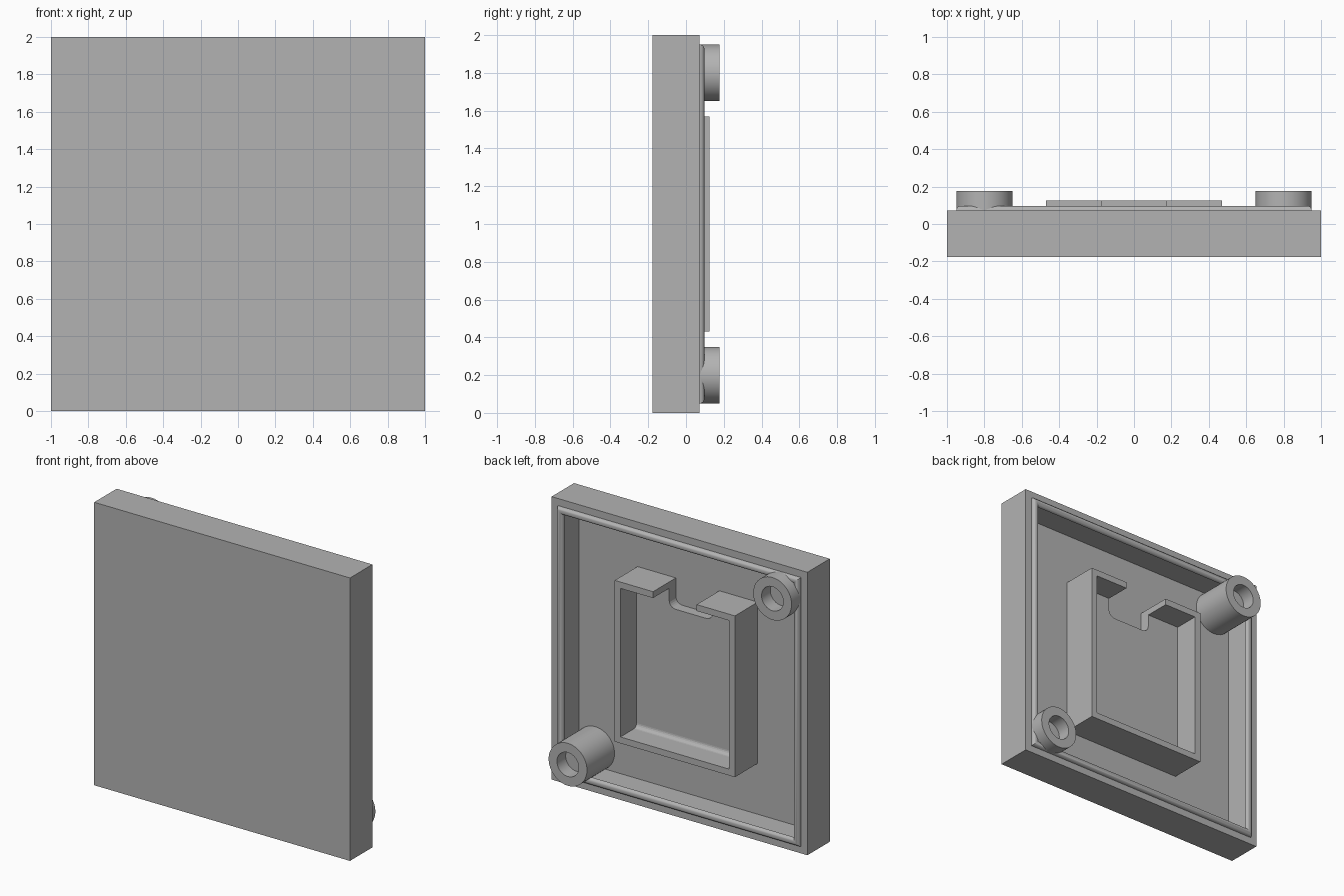
import bpy
import bmesh
import math
from mathutils import Vector

cube = bpy.data.objects.get("Cube")
if cube:
    bpy.data.objects.remove(cube, do_unlink=True)

# Single flat colour
grey = bpy.data.materials.new("matte_grey")
grey.use_nodes = True
colour = (0.45, 0.45, 0.45, 1)
grey.diffuse_color = colour
grey.node_tree.nodes["Principled BSDF"].inputs["Base Color"].default_value = colour

FRONT, FLOOR, RIM, BACK = -0.1775, -0.13, 0.0725, 0.1775
SUNK = FLOOR - 0.01


def finish(name, bm, smooth=False):
    bmesh.ops.recalc_face_normals(bm, faces=bm.faces)
    mesh = bpy.data.meshes.new(name)
    bm.to_mesh(mesh)
    bm.free()
    obj = bpy.data.objects.new(name, mesh)
    bpy.context.collection.objects.link(obj)
    mesh.materials.append(grey)
    if smooth:
        bpy.ops.object.select_all(action="DESELECT")
        obj.select_set(True)
        bpy.context.view_layer.objects.active = obj
        bpy.ops.object.shade_smooth_by_angle(angle=math.radians(35))
    return obj


def box(half_x, y0, y1, z0, z1):
    bm = bmesh.new()
    bmesh.ops.create_cube(bm, size=1)
    for v in bm.verts:
        v.co = Vector((v.co.x * 2 * half_x,
                       y0 + (v.co.y + 0.5) * (y1 - y0),
                       z0 + (v.co.z + 0.5) * (z1 - z0)))
    return bm


def edges_where(bm, test):
    return [e for e in bm.edges if all(test(v.co) for v in e.verts)]


def cut(target, cutter):
    cutter.hide_render = True
    cutter.hide_viewport = True
    mod = target.modifiers.new(cutter.name, "BOOLEAN")
    mod.operation = "DIFFERENCE"
    mod.solver = "EXACT"
    mod.object = cutter


# Square tray, open at the back
bm = box(1, FRONT, RIM, 0, 2)
bm.normal_update()
back = max(bm.faces, key=lambda f: f.calc_center_median().y)
bmesh.ops.inset_region(bm, faces=[back], thickness=0.1)
floor = bmesh.ops.extrude_discrete_faces(bm, faces=[back])["faces"][0]
for v in floor.verts:
    v.co.y = FLOOR
finish("tray", bm)

# Half-round sealing bead running around the rim
bm = bmesh.new()
rings = []
for i in range(11):
    a = math.pi * i / 10
    h = 0.925 + 0.025 * math.cos(a)
    y = RIM + 0.025 * math.sin(a)
    rings.append([bm.verts.new((sx * h, y, 1 + sz * h))
                  for sx, sz in ((-1, -1), (1, -1), (1, 1), (-1, 1))])
for r, s in zip(rings, rings[1:]):
    for k in range(4):
        n = (k + 1) % 4
        bm.faces.new((r[k], r[n], s[n], s[k]))
finish("rim_bead", bm, smooth=True)

# Inner holder with a raised floor
holder = finish("holder_frame", box(0.47, SUNK, 0.125, 0.43, 1.57))

# Pocket with a rounded lower edge
bm = box(0.425, -0.055, 0.3, 0.475, 1.525)
bmesh.ops.bevel(bm, geom=edges_where(bm, lambda c: c.y < 0 and c.z < 1),
                offset=0.03, segments=5, profile=0.5, affect="EDGES")
cut(holder, finish("pocket_cutter", bm))

# Cable notch through the top wall and raised floor, with rounded corners
bm = box(0.17, -0.3, 0.3, 1.39, 1.8)
lower = [e for e in edges_where(bm, lambda c: c.z < 1.5)
         if abs(e.verts[0].co.y - e.verts[1].co.y) > 0.1]
bmesh.ops.bevel(bm, geom=lower, offset=0.05, segments=6, profile=0.5, affect="EDGES")
cut(holder, finish("notch_cutter", bm))


# Round posts with blind holes in two opposite corners
def post(name, x, z):
    bm = bmesh.new()
    profile = [(0, SUNK), (0.15, SUNK), (0.15, BACK),
               (0.085, BACK), (0.085, 0.08), (0, 0.08)]
    verts = [bm.verts.new((x + r, y, z)) for r, y in profile]
    edges = [bm.edges.new(pair) for pair in zip(verts, verts[1:])]
    bmesh.ops.spin(bm, geom=verts + edges, cent=(x, 0, z), axis=(0, 1, 0),
                   angle=math.tau, steps=48, use_duplicate=False)
    bmesh.ops.remove_doubles(bm, verts=bm.verts, dist=0.0001)
    bmesh.ops.dissolve_degenerate(bm, edges=bm.edges, dist=0.0001)
    finish(name, bm, smooth=True)


post("lower_post", 0.8, 0.2)
post("upper_post", -0.8, 1.8)
